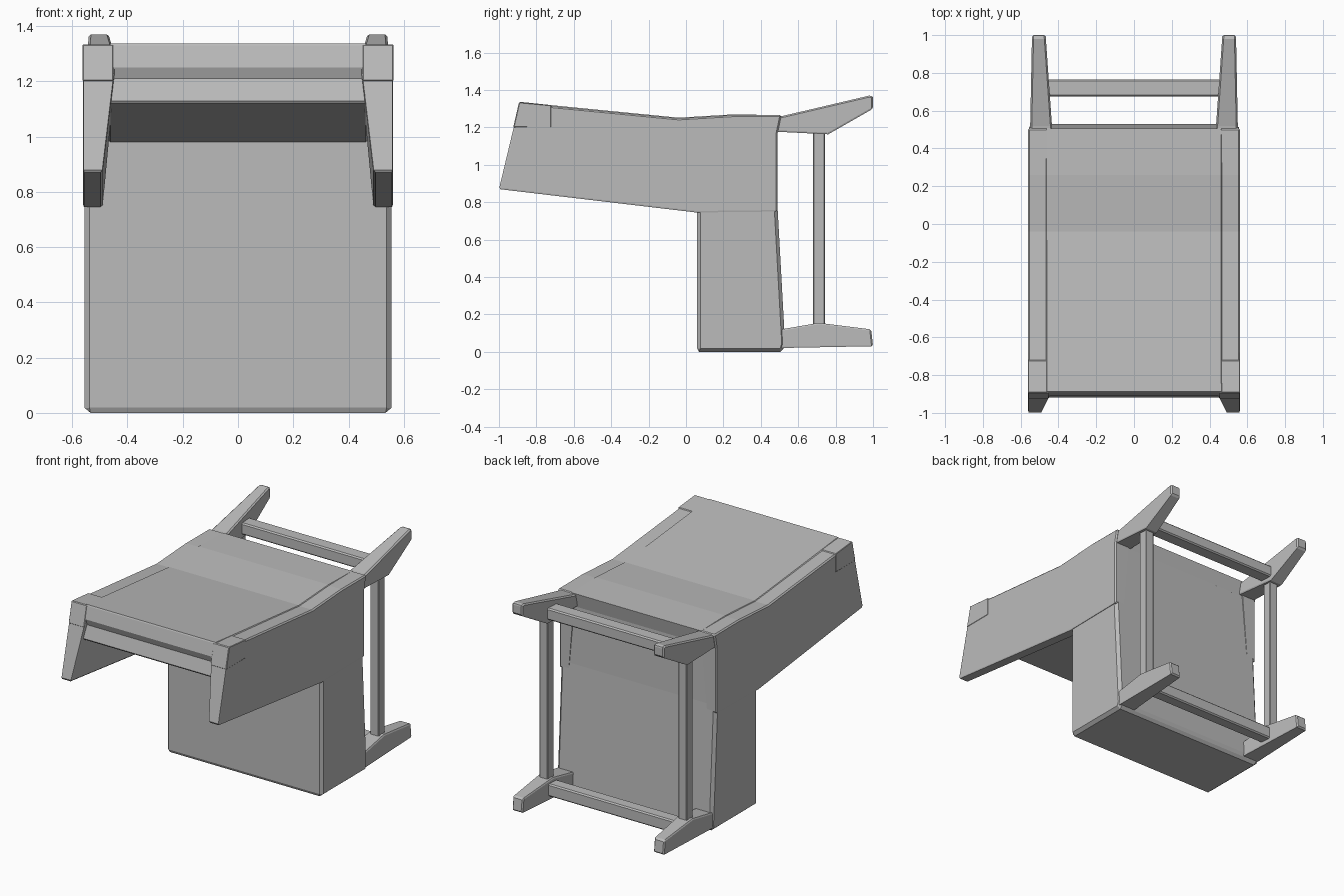
import bpy
import bmesh

cube = bpy.data.objects.get("Cube")
if cube:
    bpy.data.objects.remove(cube, do_unlink=True)

grey = bpy.data.materials.new("plain_grey")
grey.use_nodes = True
colour = (0.5, 0.5, 0.5, 1)
grey.diffuse_color = colour
grey.node_tree.nodes["Principled BSDF"].inputs["Base Color"].default_value = colour


def prism(name, profile, x_range, bevel=0.008):
    """Extrude a (y, z) profile along x; x_range(y, z) gives both x ends."""
    bm = bmesh.new()
    ends = [[bm.verts.new((x_range(y, z)[i], y, z)) for y, z in profile] for i in (0, 1)]
    a, b = ends
    bm.faces.new(a)
    bm.faces.new(b[::-1])
    for i in range(len(a)):
        j = (i + 1) % len(a)
        bm.faces.new((a[j], a[i], b[i], b[j]))
    bmesh.ops.triangulate(bm, faces=[f for f in bm.faces if len(f.verts) == 4])
    bmesh.ops.recalc_face_normals(bm, faces=bm.faces[:])
    mesh = bpy.data.meshes.new(name)
    bm.to_mesh(mesh)
    bm.free()
    mesh.materials.append(grey)
    obj = bpy.data.objects.new(name, mesh)
    bpy.context.collection.objects.link(obj)
    if bevel:
        mod = obj.modifiers.new("soft_edges", "BEVEL")
        mod.width = bevel
        mod.segments = 1
        mod.limit_method = "ANGLE"
        mod.angle_limit = 0.7
    return obj


def span(a, b):
    return lambda y, z: (a, b)


def rect(y0, y1, z0, z1):
    return [(y0, z0), (y1, z0), (y1, z1), (y0, z1)]


# Main block
prism("main_block", [(0.06, 0), (0.515, 0), (0.53, 0.04), (0.488, 0.8),
                     (0.485, 1.2), (0.06, 1.2)], span(-0.555, 0.555), 0.018)

# Thick top slab with a creased front apron
top_line = [(-0.89, 1.337), (-0.68, 1.315), (-0.04, 1.252), (0.26, 1.27), (0.505, 1.265)]
prism("top_slab", top_line + [(0.485, 1.17), (0.2, 0.97), (0.06, 0.98),
                              (-0.92, 1.12), (-0.895, 1.21), (-0.91, 1.25)],
      span(-0.47, 0.47))

# Outlines shared by the left and right parts
panel = [(-0.89, 1.33), (-0.68, 1.31), (-0.04, 1.248), (0.26, 1.266), (0.51, 1.265),
         (0.49, 1.17), (0.49, 0.75), (0.055, 0.745), (-1.0, 0.87)]
corner = [(-0.893, 1.334), (-0.72, 1.318), (-0.72, 1.2), (-0.924, 1.2)]
upper_post = [(0.46, 1.255), (0.52, 1.262), (0.98, 1.37), (1.0, 1.365),
              (1.0, 1.30), (0.76, 1.163), (0.46, 1.178)]
lower_post = [(0.48, 0.115), (0.71, 0.155), (0.99, 0.12), (1.0, 0.03), (0.48, 0.02)]

for side, s in (("left", 1), ("right", -1)):
    # Side panel, thicker towards its top
    prism(f"{side}_side_panel", panel,
          lambda y, z: (s * 0.56, s * (0.49 - 0.12 * max(0, z - 0.87))))
    prism(f"{side}_corner_cap", corner, span(s * 0.45, s * 0.562), 0.004)

    # Tapering posts and the upright rail between them
    def taper(y, z):
        return s * (0.55 - 0.02 * (y - 0.5)), s * (0.43 + 0.07 * (y - 0.46))
    prism(f"{side}_upper_post", upper_post, taper)
    prism(f"{side}_lower_post", lower_post, taper)
    prism(f"{side}_upright_rail", rect(0.68, 0.742, 0.14, 1.19),
          span(s * 0.465, s * 0.525), 0.004)

# Cross rails joining the posts
prism("upper_cross_rail", rect(0.675, 0.765, 1.19, 1.265), span(-0.47, 0.47))
prism("lower_cross_rail", rect(0.675, 0.755, 0.05, 0.13), span(-0.47, 0.47))
